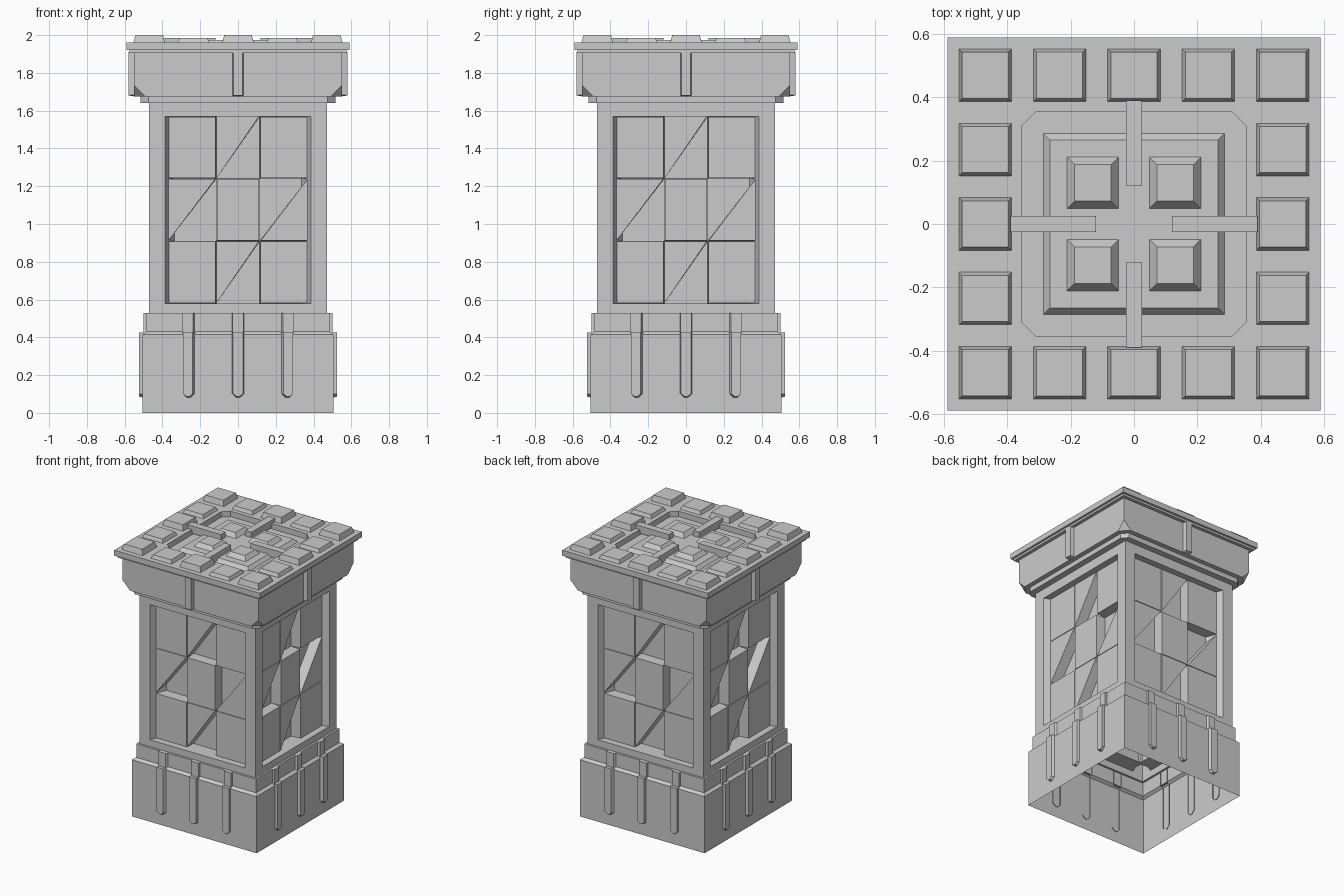
import bpy, bmesh
from math import radians
from mathutils import Matrix, Vector

cube = bpy.data.objects.get("Cube")
if cube:
    bpy.data.objects.remove(cube, do_unlink=True)

stone = bpy.data.materials.new("grey_stone")
stone.use_nodes = True
GREY = (0.6, 0.6, 0.6, 1)
stone.diffuse_color = GREY
stone.node_tree.nodes["Principled BSDF"].inputs["Base Color"].default_value = GREY


def build(name, lofts, turns=1, close_start=False, close_end=True):
    """Skin each list of rings, repeat it around z, and make one object."""
    bm = bmesh.new()
    for t in range(turns):
        turn = Matrix.Rotation(radians(90 * t), 3, 'Z')
        for rings in lofts:
            loops = [[bm.verts.new(turn @ Vector(p)) for p in r] for r in rings]
            for a, b in zip(loops, loops[1:]):
                for i in range(len(a)):
                    j = (i + 1) % len(a)
                    bm.faces.new((a[i], a[j], b[j], b[i]))
            if close_start:
                bm.faces.new(loops[0][::-1])
            if close_end:
                bm.faces.new(loops[-1])
    bmesh.ops.remove_doubles(bm, verts=bm.verts[:], dist=1e-5)
    bmesh.ops.recalc_face_normals(bm, faces=bm.faces[:])
    mesh = bpy.data.meshes.new(name)
    bm.to_mesh(mesh)
    bm.free()
    mesh.materials.append(stone)
    obj = bpy.data.objects.new(name, mesh)
    bpy.context.collection.objects.link(obj)
    return obj


def ring(h, z, c=0.0):
    """Square ring of half-width h with corners cut by c."""
    k = h - c
    return [(x, y, z) for x, y in ((-k, -h), (k, -h), (h, -k), (h, k),
                                   (k, h), (-k, h), (-h, k), (-h, -k))]


def rect(x0, x1, y0, y1, z):
    return [(x0, y0, z), (x1, y0, z), (x1, y1, z), (x0, y1, z)]


def upright(points, depth):
    """Outline in x, z standing on the front side."""
    return [(x, -depth, z) for x, z in points]


def box_points(x0, x1, z0, z1):
    return [(x0, z0), (x1, z0), (x1, z1), (x0, z1)]


def stud(x, y, z0, z1, h0, h1):
    return [rect(x - h, x + h, y - h, y + h, z) for h, z in ((h0, z0), (h1, z1))]


def rib(x, w, d0, d1, z0, z1, p):
    """Buttress with a cut foot; its inner flank slopes."""
    side = (x > 0) - (x < 0)
    rings = []
    for d, s in ((d0, 0), (d1, 0.006)):
        c, v, q = x + side * s, w - s, p + 0.001
        rings.append(upright([(c - v, z1), (c - v, z0 + q), (c - v + q, z0 + s),
                              (c + v - q, z0 + s), (c + v, z0 + q), (c + v, z1)], d))
    return rings


# Hollow plinth, open underneath
build("plinth", [[ring(.505, 0), ring(.505, .415), ring(.485, .43),
                  ring(.485, .53), ring(.47, .53)]], close_end=False)
XS = (-.26, 0, .26)
build("plinth_ribs", [rib(x, .032, .5, .524, .08, .425, .02) for x in XS], 4)
build("plinth_upper_ribs", [rib(x, .034, .48, .5, .42, .53, 0) for x in XS], 4)

# Shaft: four frames, each with a sunken panel
build("shaft", [[upright(box_points(-.47, .47, .53, 1.64), .47),
                 upright(box_points(-.386, .386, .58, 1.57), .47),
                 upright(box_points(-.335, .335, .58, 1.57), .35)]], 4)

# Panel blocks: whole blocks on the checker cells, half blocks between them
cols = (-.37, -.115, .115, .37)
rows = (.58, .91, 1.24, 1.57)
blocks = []
for i in range(3):
    for j in range(3):
        pts = box_points(cols[i], cols[i + 1], rows[j], rows[j + 1])
        if (i + j) % 2:
            pts = pts[:3] if i == 2 else [pts[0], pts[2], pts[3]]
        mx = sum(p[0] for p in pts) / len(pts)
        mz = sum(p[1] for p in pts) / len(pts)
        front = [(mx + (x - mx) * .97, mz + (z - mz) * .985) for x, z in pts]
        blocks.append([upright(pts, .35), upright(front, .425)])
build("panel_blocks", blocks, 4)

# Capital with cut lower corners, overhanging slab and sunken top
build("capital", [[ring(.47, 1.64), ring(.515, 1.64, .04), ring(.515, 1.675, .04),
                   ring(.55, 1.675, .06), ring(.55, 1.735), ring(.55, 1.905),
                   ring(.575, 1.905), ring(.575, 1.92), ring(.59, 1.92),
                   ring(.59, 1.96), ring(.355, 1.96, .045), ring(.355, 1.92, .045)]])
build("capital_ribs", [rib(0, .03, .545, .58, 1.675, 1.91, .006)], 4)

# Studs around the rim, taller at corners and side centres
rim = []
for i in range(-2, 3):
    for j in range(-2, 3):
        if max(abs(i), abs(j)) == 2:
            top = 1.985 if (i % 2 or j % 2) else 2.0
            rim.append(stud(i * .235, j * .235, 1.955, top, .085, .073))
build("rim_studs", rim)

# Raised centre platform, its studs and the crossing bars
build("platform", [stud(0, 0, 1.915, 1.945, .29, .265)])
build("platform_studs", [stud(.13, .13, 1.94, 1.975, .085, .058)], 4)
build("top_bars", [[rect(-.026, .026, -.39, -.12, z) for z in (1.93, 1.985)]], 4,
      close_start=True)
